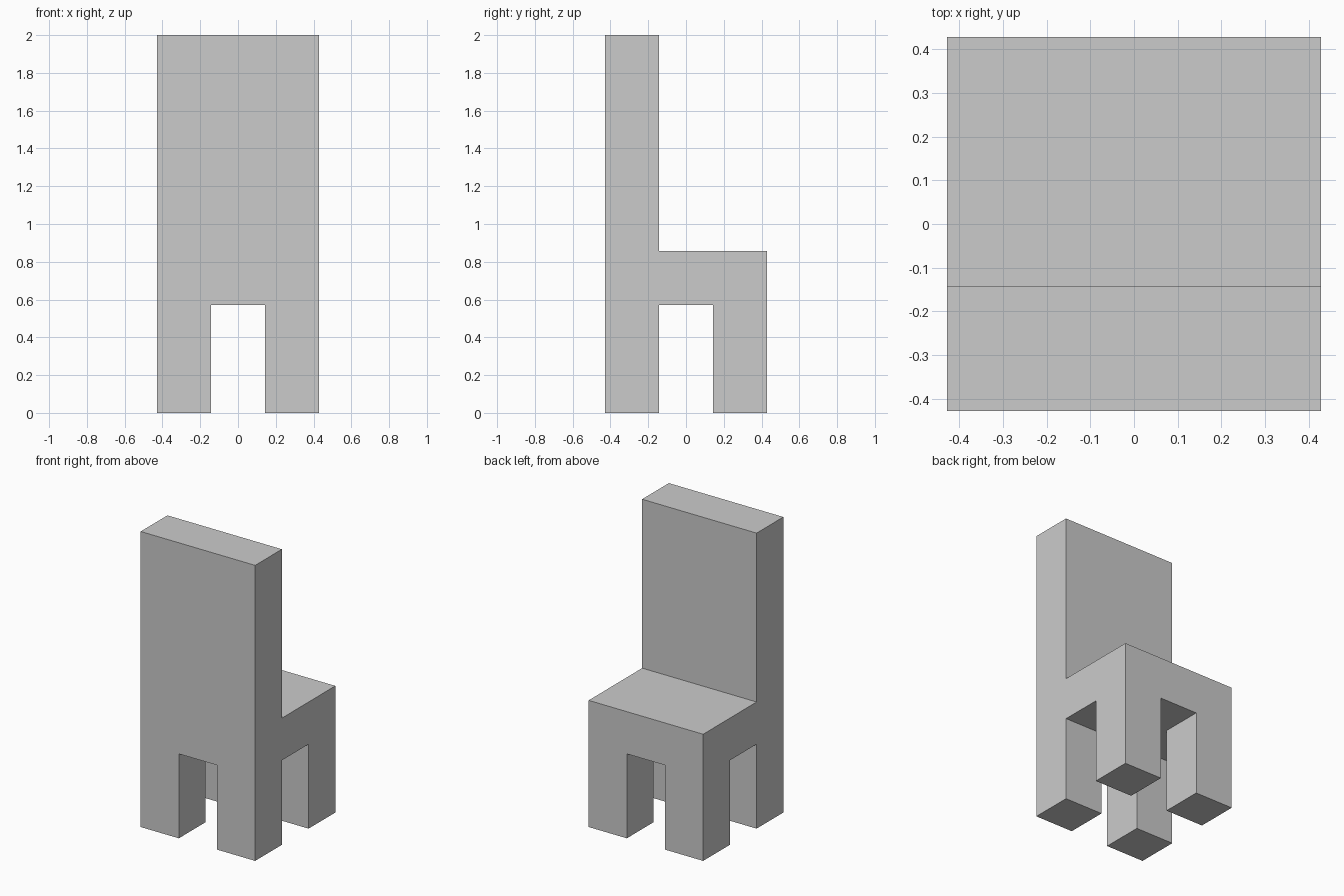
import bpy
import bmesh
from mathutils import Matrix, Vector

if "Cube" in bpy.data.objects:
    bpy.data.objects.remove(bpy.data.objects["Cube"])

U = 2 / 7            # the chair is laid out on a 3 x 3 x 7 grid of this unit
bm = bmesh.new()


def cut(normal):
    """Slice the whole mesh at both third-lines along one axis."""
    for side in (-1, 1):
        bmesh.ops.bisect_plane(
            bm, geom=bm.verts[:] + bm.edges[:] + bm.faces[:],
            plane_co=Vector(normal) * side * U / 2, plane_no=normal)


def pull(faces, height):
    """Extrude separate faces vertically."""
    new = bmesh.ops.extrude_discrete_faces(bm, faces=faces)["faces"]
    verts = list({v for f in new for v in f.verts})
    bmesh.ops.translate(bm, verts=verts, vec=(0, 0, height))


# Seat slab
slab = Matrix.Translation((0, 0, 2.5 * U)) @ Matrix.Diagonal((3 * U, 3 * U, U, 1))
bmesh.ops.create_cube(bm, size=1, matrix=slab)

# Tall backrest pulled up from the strip of the seat at -y
cut((0, 1, 0))
pull([f for f in bm.faces
      if f.normal.z > 0.9 and f.calc_center_median().y < -U / 2], 4 * U)

# Four legs pulled down from the corners of the seat underside
cut((1, 0, 0))
corners = []
for f in bm.faces:
    c = f.calc_center_median()
    if f.normal.z < -0.9 and abs(c.x) > U / 2 and abs(c.y) > U / 2:
        corners.append(f)
pull(corners, -2 * U)

# Merge coplanar faces into clean flat sides
bmesh.ops.dissolve_limit(bm, angle_limit=0.01, verts=bm.verts[:], edges=bm.edges[:])
bmesh.ops.recalc_face_normals(bm, faces=bm.faces[:])

mesh = bpy.data.meshes.new("chair")
bm.to_mesh(mesh)
bm.free()
bpy.context.collection.objects.link(bpy.data.objects.new("chair", mesh))
